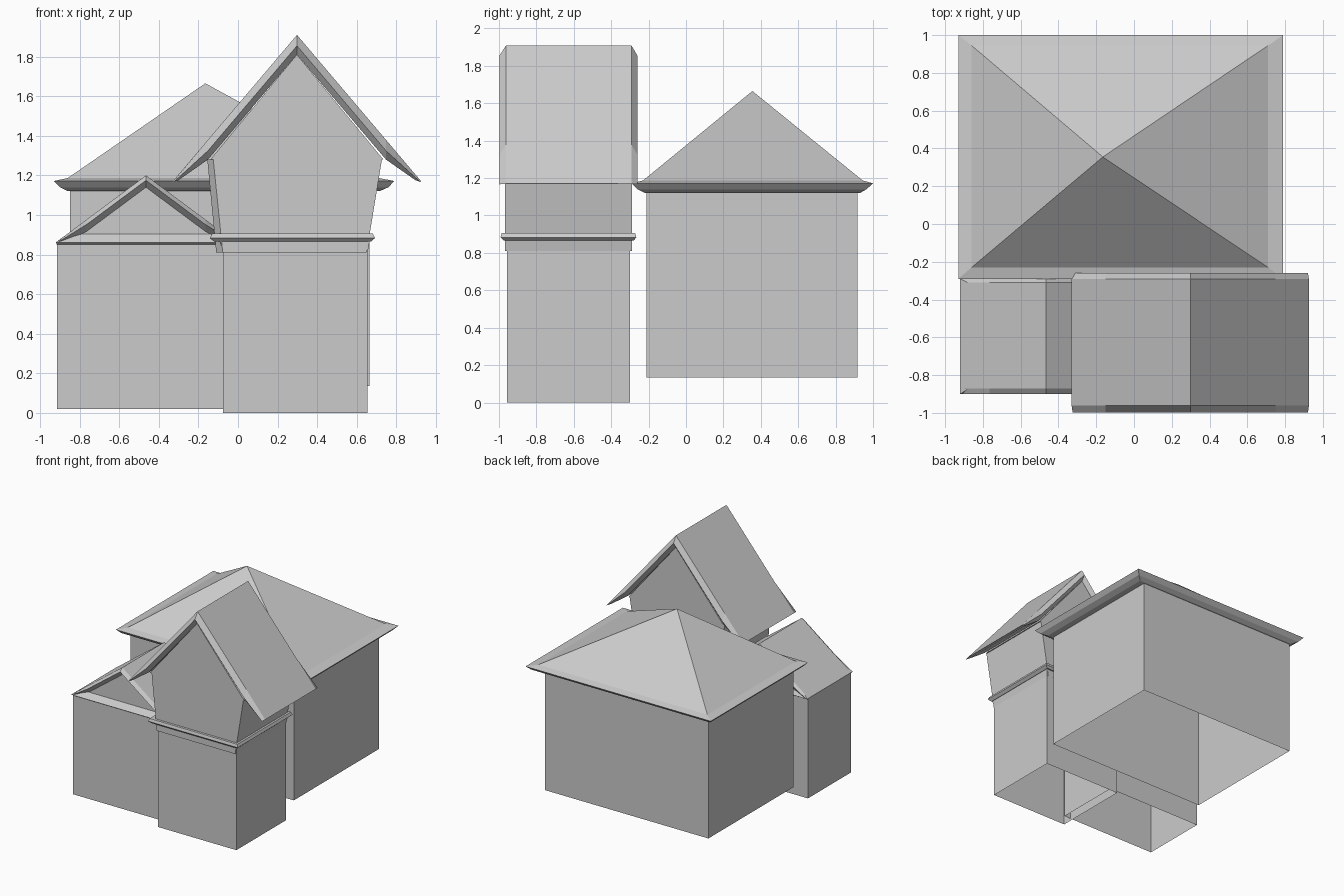
import bpy, bmesh

if "Cube" in bpy.data.objects:
    bpy.data.objects.remove(bpy.data.objects["Cube"])


def loft(name, rings, closed=True, caps=(False, False), loop=False):
    """Skin a list of equal-length point rings; loop joins the last to the first."""
    bm = bmesh.new()
    vs = [[bm.verts.new(p) for p in r] for r in rings]
    n = len(rings[0])
    pairs = list(zip(vs, vs[1:])) + ([(vs[-1], vs[0])] if loop else [])
    for a, b in pairs:
        for i in range(n if closed else n - 1):
            j = (i + 1) % n
            bm.faces.new((a[i], a[j], b[j], b[i]))
    if caps[0]:
        bm.faces.new(vs[0][::-1])
    if caps[1]:
        bm.faces.new(vs[-1])
    if loop and not closed:
        bm.faces.new([r[0] for r in vs])
        bm.faces.new([r[-1] for r in vs])
    bmesh.ops.remove_doubles(bm, verts=bm.verts, dist=0.0005)
    bmesh.ops.recalc_face_normals(bm, faces=bm.faces)
    me = bpy.data.meshes.new(name)
    bm.to_mesh(me)
    bm.free()
    ob = bpy.data.objects.new(name, me)
    bpy.context.collection.objects.link(ob)
    return ob


def rect(x0, x1, y0, y1, z):
    return [(x0, y0, z), (x1, y0, z), (x1, y1, z), (x0, y1, z)]


def gable_roof(name, cx, apex, half, eave, sx, drops, inner_eave, ys):
    """Two-slope roof with chamfered rakes; ys = front tip, top, inner, then back inner, top, tip."""
    k = (apex - eave) / half

    def chevron(drop, ex, ez, y):
        s = apex - drop - k * sx
        return [(cx - ex, y, ez), (cx - sx, y, s), (cx, y, apex - drop),
                (cx + sx, y, s), (cx + ex, y, ez)]
    tip, top, inn, binn, btop, btip = ys
    ix, iz = inner_eave
    mx = half - 0.005
    mz = eave - 0.003
    loft(name, [chevron(drops[1], ix, iz, inn), chevron(drops[0], mx, mz, tip),
                chevron(0, half, eave, top), chevron(0, half, eave, btop),
                chevron(drops[0], mx, mz, btip), chevron(drops[1], ix, iz, binn)],
         closed=False, loop=True)


def gable_wall(name, x0, x1, z0, apex, y0, y1):
    tri = lambda y: [(x0, y, z0), (x1, y, z0), ((x0 + x1) / 2, y, apex)]
    loft(name, [tri(y0), tri(y1)], caps=(True, True))


# Main house: open-bottomed walls, flared eaves and pyramid roof
loft("main_walls", [rect(-0.85, 0.665, -0.21, 0.917, z) for z in (0.135, 1.12)])
loft("main_roof", [rect(-0.85, 0.665, -0.21, 0.917, 1.12),
                   rect(-0.86, 0.715, -0.22, 0.93, 1.12),
                   rect(-0.90, 0.76, -0.26, 0.965, 1.14),
                   rect(-0.93, 0.79, -0.29, 1.0, 1.172),
                   rect(-0.86, 0.71, -0.23, 0.945, 1.187),
                   [(-0.165, 0.355, 1.665)] * 4][:5])
loft("main_roof_slopes", [rect(-0.86, 0.71, -0.23, 0.945, 1.187),
                          rect(-0.1655, -0.1645, 0.3545, 0.3555, 1.665)], caps=(False, True))

# Left wing: walls, pediment ledge, gable and roof
loft("wing_walls", [rect(-0.915, -0.015, -0.88, -0.31, z) for z in (0.02, 0.85)])
loft("wing_ledge", [rect(-0.915, -0.015, -0.88, -0.31, 0.85),
                    rect(-0.92, -0.01, -0.90, -0.29, 0.862),
                    rect(-0.86, -0.07, -0.86, -0.32, 0.905)])
gable_wall("wing_gable", -0.88, -0.05, 0.86, 1.15, -0.86, -0.31)
gable_roof("wing_roof", -0.465, 1.20, 0.455, 0.862, 0.30, (0.025, 0.06),
           (0.40, 0.862), (-0.90, -0.87, -0.86, -0.31, -0.31, -0.29))

# Tower: lower walls with moulded band
loft("tower_walls", [rect(-0.075, 0.655, -0.957, -0.30, z) for z in (0.0, 0.81)])
loft("tower_band", [rect(-0.075, 0.655, -0.957, -0.30, 0.81),
                    rect(-0.09, 0.665, -0.967, -0.29, 0.865),
                    rect(-0.12, 0.672, -0.975, -0.28, 0.866),
                    rect(-0.143, 0.692, -0.992, -0.265, 0.883),
                    rect(-0.13, 0.682, -0.985, -0.272, 0.906),
                    rect(-0.09, 0.665, -0.967, -0.29, 0.907)])

# Tower upper storey: walls leaning outwards, gable and steep roof


def upper(xf, xl, xr, z):
    return [(xf, -0.967, z), (xr, -0.967, z), (xr, -0.29, z), (xl, -0.29, z), (xl, -0.92, z)]


loft("tower_upper_walls", [upper(-0.077, -0.11, 0.65, 0.81), upper(-0.125, -0.155, 0.727, 1.28)])
gable_wall("tower_gable", -0.14, 0.735, 1.28, 1.81, -0.967, -0.29)
gable_roof("tower_roof", 0.298, 1.91, 0.628, 1.17, 0.45, (0.055, 0.10),
           (0.60, 1.175), (-0.997, -0.962, -0.965, -0.29, -0.292, -0.26))
